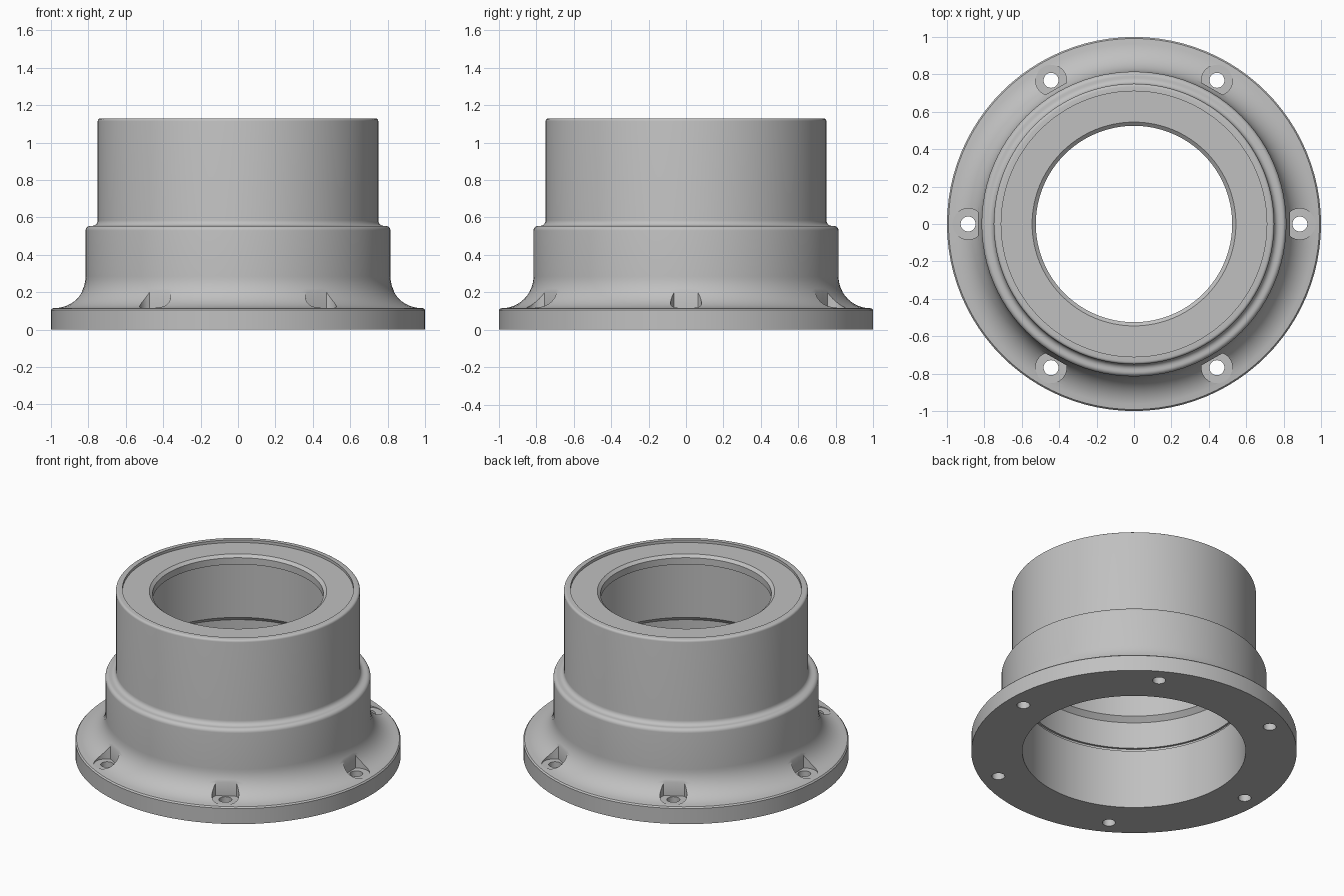
import bpy, bmesh
from math import sin, cos, pi, radians
from mathutils import Matrix, Vector

cube = bpy.data.objects.get("Cube")
if cube:
    bpy.data.objects.remove(cube)

SEGMENTS = 96
BOLTS = 6
BOLT_CIRCLE = 0.887

grey = bpy.data.materials.new("machined_grey")
grey.use_nodes = True
grey.diffuse_color = (0.53, 0.53, 0.53, 1)
grey.node_tree.nodes["Principled BSDF"].inputs["Base Color"].default_value = (0.53, 0.53, 0.53, 1)


def arc(cx, cz, r, start, end, steps):
    """Points of an arc in the radius/height plane, angles in degrees."""
    angles = [radians(start + (end - start) * i / steps) for i in range(steps + 1)]
    return [(cx + r * cos(a), cz + r * sin(a)) for a in angles]


def make_object(name, bm):
    bmesh.ops.recalc_face_normals(bm, faces=bm.faces)
    mesh = bpy.data.meshes.new(name)
    bm.to_mesh(mesh)
    bm.free()
    mesh.materials.append(grey)
    obj = bpy.data.objects.new(name, mesh)
    bpy.context.collection.objects.link(obj)
    return obj


def lathe(name, profile):
    """Closed ring revolved about the z axis."""
    bm = bmesh.new()
    verts = [bm.verts.new((r, 0, z)) for r, z in profile]
    edges = [bm.edges.new((v, verts[i - 1])) for i, v in enumerate(verts)]
    bmesh.ops.spin(bm, geom=verts + edges, cent=(0, 0, 0), axis=(0, 0, 1),
                   angle=2 * pi, steps=SEGMENTS, use_merge=True)
    bmesh.ops.remove_doubles(bm, verts=bm.verts, dist=0.0001)
    return make_object(name, bm)


def bolt_cutters(name, radius, bottom, height, inner_flat):
    """A ring of upright prisms, flattened on the side facing the axis."""
    bm = bmesh.new()
    outline = [(max(radius * cos(a), -inner_flat), radius * sin(a))
               for a in (2 * pi * (i + 0.5) / 32 for i in range(32))]
    for k in range(BOLTS):
        turn = Matrix.Rotation(2 * pi * k / BOLTS, 3, 'Z')
        base = [bm.verts.new(turn @ Vector((BOLT_CIRCLE + x, y, bottom))) for x, y in outline]
        face = bm.faces.new(base)
        top = bmesh.ops.extrude_face_region(bm, geom=[face])["geom"]
        bmesh.ops.translate(bm, vec=(0, 0, height),
                            verts=[v for v in top if isinstance(v, bmesh.types.BMVert)])
    cutter = make_object(name, bm)
    cutter.hide_render = True
    return cutter


# Outside: flange, sweeping fillet, shoulder, upper barrel
profile = [(0.686, 0), (1, 0), (1, 0.105), (0.992, 0.114)]
profile += arc(0.985, 0.285, 0.17, 270, 180, 12)
profile += arc(0.79, 0.53, 0.025, 0, 90, 5)
profile += arc(0.78, 0.585, 0.03, 270, 180, 5)
profile += arc(0.735, 1.115, 0.015, 0, 90, 4)
# Top face: shallow recess and chamfered opening lip
profile += [(0.71, 1.13), (0.71, 1.112), (0.545, 1.112), (0.525, 1.095), (0.525, 1.05)]
# Inside: upper bore, taper, lower bore with a ring groove
profile += [(0.655, 1.05), (0.655, 0.63), (0.686, 0.6),
            (0.686, 0.42), (0.7, 0.42), (0.7, 0.4), (0.686, 0.4)]
body = lathe("flanged_housing", profile)

# Bolt seats and bolt holes cut through the flange
cutters = [bolt_cutters("bolt_seat_cutter", 0.083, 0.113, 0.3, 0.052),
           bolt_cutters("bolt_hole_cutter", 0.04, -0.1, 0.5, 1)]
bpy.context.view_layer.objects.active = body
body.select_set(True)
for cutter in cutters:
    cut = body.modifiers.new(cutter.name, 'BOOLEAN')
    cut.operation = 'DIFFERENCE'
    cut.solver = 'EXACT'
    cut.object = cutter
    bpy.ops.object.modifier_apply(modifier=cut.name)
    bpy.data.objects.remove(cutter)

bpy.ops.object.shade_smooth_by_angle(angle=radians(30))
